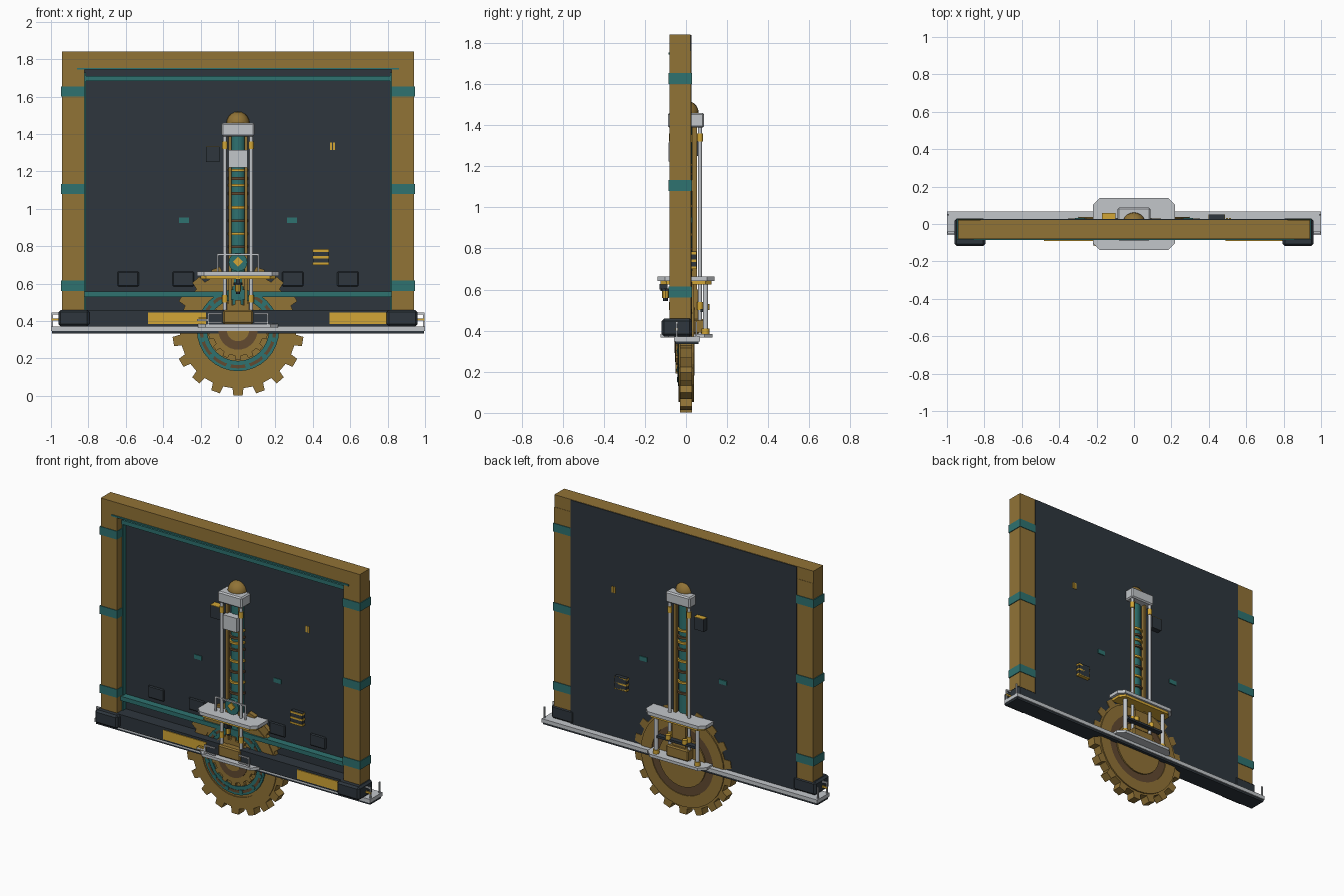
import bpy, bmesh, math
from mathutils import Matrix, Vector

if "Cube" in bpy.data.objects:
    bpy.data.objects.remove(bpy.data.objects["Cube"])

def mat(name, r, g, b):
    m = bpy.data.materials.new(name)
    lin = [((c / 255 + 0.055) / 1.055) ** 2.4 for c in (r, g, b)]
    m.diffuse_color = (*lin, 1)
    m.use_nodes = True
    m.node_tree.nodes["Principled BSDF"].inputs["Base Color"].default_value = m.diffuse_color
    return m

GOLD = mat("bronze", 145, 115, 54)
TEAL = mat("teal", 46, 114, 112)
DARK = mat("slate", 46, 54, 61)
LIGHT = mat("pale_steel", 194, 198, 202)
YEL = mat("amber", 210, 166, 54)
BROWN = mat("dark_brown", 98, 74, 48)

def finish(bm, name, m):
    bmesh.ops.recalc_face_normals(bm, faces=bm.faces[:])
    me = bpy.data.meshes.new(name)
    bm.to_mesh(me)
    bm.free()
    me.materials.append(m)
    ob = bpy.data.objects.new(name, me)
    bpy.context.collection.objects.link(ob)
    return ob

def box(name, m, x, y, z, bevel=0):
    """Box from (min, max) ranges, optional chamfer."""
    bm = bmesh.new()
    size = [r[1] - r[0] for r in (x, y, z)]
    mid = Vector([(r[0] + r[1]) / 2 for r in (x, y, z)])
    bmesh.ops.create_cube(bm, size=1, matrix=Matrix.Translation(mid) @ Matrix.Diagonal((*size, 1)))
    if bevel:
        bmesh.ops.bevel(bm, geom=bm.edges[:], offset=bevel, segments=1, affect='EDGES')
    return finish(bm, name, m)

def pair(name, m, x, y, z, bevel=0):
    """Box mirrored left and right."""
    box(name + "_right", m, x, y, z, bevel)
    box(name + "_left", m, (-x[1], -x[0]), y, z, bevel)

def prism(name, m, pts, axis, a, b, hole=None):
    """Extrude closed outline along y or z; optional matching inner outline."""
    bm = bmesh.new()
    at = (lambda p, t: (p[0], t, p[1])) if axis == 'y' else (lambda p, t: (p[0], p[1], t))
    n = len(pts)
    o = [[bm.verts.new(at(p, t)) for p in pts] for t in (a, b)]
    i = [[bm.verts.new(at(p, t)) for p in hole] for t in (a, b)] if hole else None
    if not hole:
        bm.faces.new(o[0])
        bm.faces.new(o[1])
    for k in range(n):
        j = (k + 1) % n
        bm.faces.new((o[0][k], o[0][j], o[1][j], o[1][k]))
        if hole:
            bm.faces.new((i[0][k], i[0][j], i[1][j], i[1][k]))
            for s in (0, 1):
                bm.faces.new((o[s][k], o[s][j], i[s][j], i[s][k]))
    return finish(bm, name, m)

def circle(r, cx=0, cz=0, n=32):
    return [(cx + r * math.cos(math.tau * k / n), cz + r * math.sin(math.tau * k / n)) for k in range(n)]

def gear_outline(n, root, tip, cz):
    pts = []
    for k in range(n):
        base = -math.pi / 2 + math.tau * k / n
        step = math.tau / n
        for f, r in ((-0.27, root), (-0.20, tip), (0.20, tip), (0.27, root)):
            t = base + f * step
            pts.append((r * math.cos(t), cz + r * math.sin(t)))
    return pts

def rod(name, m, x, y, z0, z1, r, n=12):
    ob = prism(name, m, circle(r, x, y, n), 'z', z0, z1)
    for p in ob.data.polygons:
        p.use_smooth = abs(p.normal.z) < 0.5
    ob.data.set_sharp_from_angle(angle=math.radians(40))

def slab(name, m, hx, y0, y1, z0, z1, c):
    """Plate with chamfered corners."""
    prism(name, m, [(-hx + c, y0), (hx - c, y0), (hx, y0 + c), (hx, y1 - c), (hx - c, y1),
                    (-hx + c, y1), (-hx, y1 - c), (-hx, y0 + c)], 'z', z0, z1)

# --- Frame and panel
box("wall_panel", DARK, (-0.82, 0.82), (0, 0.026), (0.37, 1.838))
box("top_beam", GOLD, (-0.94, 0.94), (-0.08, 0.022), (1.75, 1.84))
pair("post", GOLD, (0.822, 0.94), (-0.08, 0.024), (0.40, 1.76))
for i, z in enumerate((0.562, 1.08, 1.6)):
    pair(f"post_band_{i}", TEAL, (0.819, 0.945), (-0.084, 0.028), (z, z + 0.054))
pair("inner_trim", TEAL, (0.814, 0.823), (-0.03, 0), (0.46, 1.73))
box("upper_trim", TEAL, (-0.82, 0.82), (-0.035, 0), (1.683, 1.71))
box("beam_lip", TEAL, (-0.86, 0.86), (-0.086, -0.0), (1.744, 1.754))
box("lower_trim", TEAL, (-0.82, 0.82), (-0.045, 0), (0.53, 0.558))

# --- Base rail, beam and feet
box("base_rail", LIGHT, (-1, 1), (-0.058, 0.068), (0.347, 0.372))
box("rail_underside", DARK, (-0.995, 0.995), (-0.052, 0.06), (0.334, 0.347))
pair("lower_beam", DARK, (0.075, 0.82), (-0.085, 0.0), (0.372, 0.46))
pair("foot", DARK, (0.795, 0.96), (-0.118, 0.03), (0.372, 0.46), 0.012)
box("amber_plate_left", YEL, (-0.48, -0.17), (-0.09, -0.08), (0.384, 0.445))
box("amber_plate_right", YEL, (0.49, 0.797), (-0.09, -0.08), (0.384, 0.445))
for y in (-0.045, 0.05):
    pair("end_rail_post", LIGHT, (0.988, 0.996), (y - 0.004, y + 0.004), (0.372, 0.445))
pair("end_rail_top", LIGHT, (0.958, 0.996), (-0.05, -0.04), (0.435, 0.445))
pair("end_rail_mid", YEL, (0.958, 0.996), (-0.05, -0.04), (0.402, 0.414))

# --- Big cog with rings
CZ = 0.352
prism("cog_wheel", GOLD, gear_outline(18, 0.312, 0.352, CZ), 'y', -0.03, 0.03)
prism("cog_front_rim", GOLD, circle(0.30, 0, CZ), 'y', -0.036, -0.02, circle(0.235, 0, CZ))
prism("cog_back_rim", GOLD, circle(0.30, 0, CZ), 'y', 0.02, 0.038, circle(0.225, 0, CZ))
prism("cog_back_disc", BROWN, circle(0.225, 0, CZ), 'y', 0.02, 0.033)
prism("cog_back_hub", GOLD, circle(0.17, 0, CZ), 'y', 0.02, 0.042)
prism("cog_front_ring", TEAL, circle(0.22, 0, CZ), 'y', -0.039, -0.02, circle(0.165, 0, CZ))
prism("cog_front_inset", BROWN, circle(0.205, 0, CZ), 'y', -0.041, -0.03, circle(0.188, 0, CZ))
for k in range(12):
    t = math.tau * (k + 0.5) / 12
    c = (0.197 * math.cos(t), CZ + 0.197 * math.sin(t))
    prism("cog_rivet", TEAL, circle(0.014, *c, 6), 'y', -0.044, -0.03)
prism("small_cog", GOLD, gear_outline(14, 0.138, 0.16, CZ), 'y', -0.05, -0.02)
prism("small_cog_groove", BROWN, circle(0.105, 0, CZ), 'y', -0.054, -0.04)
prism("cog_hub", GOLD, circle(0.06, 0, CZ), 'y', -0.057, -0.04)

# --- Decks and axle block
slab("lower_deck", LIGHT, 0.215, -0.125, 0.13, 0.366, 0.384, 0.04)
slab("upper_deck", LIGHT, 0.218, -0.138, 0.138, 0.642, 0.664, 0.035)
slab("upper_deck_edge", YEL, 0.20, -0.125, 0.125, 0.625, 0.643, 0.03)
box("axle_block", GOLD, (-0.08, 0.08), (-0.095, 0.095), (0.384, 0.458), 0.008)
for s in (-1, 1):
    rod("deck_leg", LIGHT, s * 0.15, 0.095, 0.38, 0.63, 0.013)
    rod("deck_leg_collar", YEL, s * 0.15, 0.095, 0.384, 0.41, 0.019)
    rod("brace_pin", YEL, s * 0.06, 0.098, 0.50, 0.53, 0.016)
box("back_brace", DARK, (-0.14, 0.14), (0.07, 0.105), (0.49, 0.505))
box("back_cross_block", GOLD, (-0.05, 0.05), (0.03, 0.075), (0.455, 0.60))
# hand rails
pair("lower_rail_post", LIGHT, (0.155, 0.164), (-0.118, -0.109), (0.38, 0.443))
for z in (0.39, 0.435):
    pair("lower_rail_bar", LIGHT, (0.085, 0.16), (-0.118, -0.109), (z, z + 0.008))
box("rail_handle", LIGHT, (-0.22, -0.155), (-0.116, -0.104), (0.40, 0.412))
box("rail_handle_stripe", YEL, (-0.21, -0.165), (-0.118, -0.102), (0.414, 0.42))
pair("upper_rail_post", LIGHT, (0.104, 0.113), (-0.08, -0.071), (0.66, 0.76))
box("upper_rail_bar", LIGHT, (-0.113, 0.113), (-0.08, -0.071), (0.751, 0.76))

# --- Tower
rod("tower_core", TEAL, 0, 0, 0.45, 1.40, 0.042, 16)
for y in (-0.042, 0.042):
    pair("tower_strip", GOLD, (0.036, 0.052), (y - 0.012, y + 0.012), (0.45, 1.39))
for s in (-1, 1):
    for y in (-0.068, 0.068):
        rod("tower_rod", LIGHT, s * 0.07, y, 0.38, 1.40, 0.010)
        for z in (0.50, 1.32):
            rod("rod_collar", YEL, s * 0.07, y, z, z + 0.04, 0.0145)
for i, z in enumerate((0.79, 0.86, 0.93, 1.0, 1.075, 1.12, 1.155, 1.20)):
    rod(f"core_ring_{i}", YEL if i % 2 else BROWN, 0, 0, z, z + 0.014, 0.053, 16)
box("tower_head", LIGHT, (-0.088, 0.088), (-0.088, 0.088), (1.388, 1.46), 0.008)
box("head_front_plate", LIGHT, (-0.05, 0.05), (-0.085, -0.035), (1.222, 1.315))
# domed cap turned from a profile
bm = bmesh.new()
bmesh.ops.create_uvsphere(bm, u_segments=20, v_segments=10, radius=0.062,
                          matrix=Matrix.Translation((0, 0, 1.458)))
for f in bm.faces:
    f.smooth = True
finish(bm, "tower_dome", GOLD)
# round dial and lamp on the front
prism("dial", TEAL, circle(0.05, 0, 0.715, 20), 'y', -0.066, -0.04)
prism("dial_plate", YEL, circle(0.027, 0, 0.718, 4), 'y', -0.073, -0.06)
box("lamp_bracket", DARK, (-0.012, 0.012), (-0.13, -0.09), (0.60, 0.626))
rod("lamp_body", YEL, 0, -0.1, 0.558, 0.60, 0.017, 8)
rod("lamp_cap", DARK, 0, -0.1, 0.592, 0.606, 0.023, 8)
rod("lamp_foot", DARK, 0, -0.1, 0.545, 0.558, 0.012, 8)

# --- Panel fittings
for a in (0.235, 0.53):
    pair("panel_hatch", DARK, (a, a + 0.115), (-0.014, 0), (0.585, 0.665), 0.006)
for y in (-0.004, 0.026):
    pair("teal_tag", TEAL, (0.262, 0.315), (y, y + 0.006), (0.925, 0.953))
    for x in (0.492, 0.508):
        box("amber_tick", YEL, (x, x + 0.01), (y, y + 0.006), (1.315, 1.355))
box("control_box", DARK, (0.4, 0.483), (-0.025, 0.05), (0.705, 0.785))
for z in (0.70, 0.735, 0.77):
    box("control_box_stripe", YEL, (0.397, 0.486), (-0.028, 0.05), (z, z + 0.012))
box("side_box", DARK, (-0.17, -0.1), (-0.045, 0.06), (1.25, 1.33))
box("side_box_lid", YEL, (-0.17, -0.1), (-0.045, 0.06), (1.33, 1.333))
